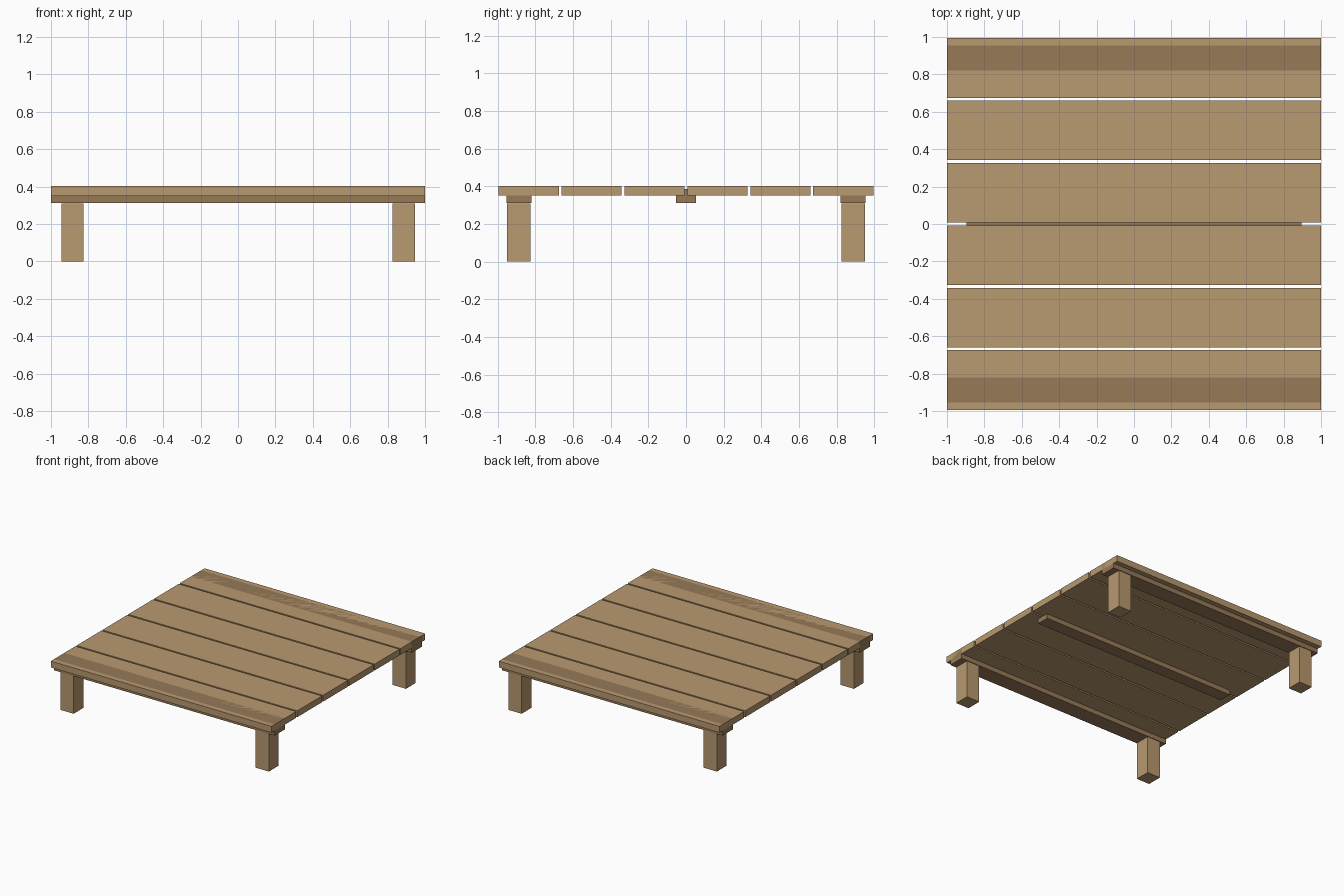
import bpy

if "Cube" in bpy.data.objects:
    bpy.data.objects.remove(bpy.data.objects["Cube"])

def material(name, rgb):
    m = bpy.data.materials.new(name)
    m.diffuse_color = (*rgb, 1)
    m.use_nodes = True
    m.node_tree.nodes["Principled BSDF"].inputs["Base Color"].default_value = m.diffuse_color
    return m

light_wood = material("light wood", (0.48, 0.32, 0.16))
dark_wood = material("dark wood", (0.31, 0.195, 0.095))

def box(name, centre, size, mat):
    bpy.ops.mesh.primitive_cube_add(size=1, location=centre)
    o = bpy.context.object
    o.name = name
    o.scale = size
    bpy.ops.object.transform_apply(location=False, rotation=False, scale=True)
    o.data.materials.append(mat)
    return o

# Deck planks with narrow gaps
for i in range(6):
    box(f"plank_{i + 1}", (0, (i - 2.5) * 0.334, 0.376), (2, 0.32, 0.052), light_wood)

# Long side rails, flush with the plank tops
for side, s in (("front", -1), ("back", 1)):
    box(f"{side}_rail", (0, s * 0.887, 0.3565), (2, 0.133, 0.091), dark_wood)
    # Legs at both ends of the rail
    for end, e in (("left", -1), ("right", 1)):
        box(f"{side}_{end}_leg", (e * 0.885, s * 0.887, 0.155), (0.12, 0.125, 0.31), light_wood)

# Shorter centre beam, showing through the middle gap
box("centre_beam", (0, 0, 0.349), (1.79, 0.105, 0.076), dark_wood)
